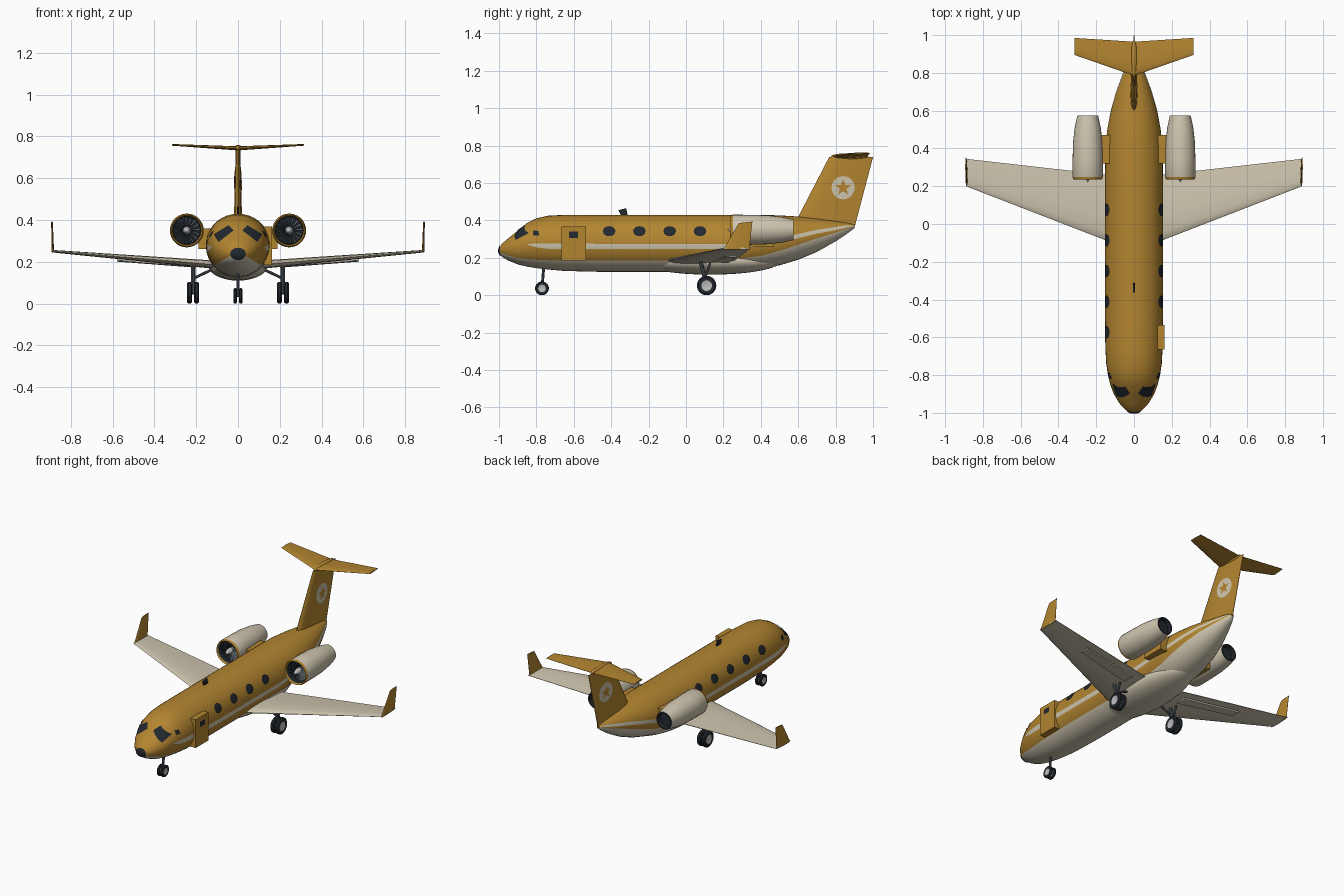
import bpy
import bmesh
from math import sin, cos, pi, asin, radians
from mathutils import Vector
from mathutils.bvhtree import BVHTree

if "Cube" in bpy.data.objects:
    bpy.data.objects.remove(bpy.data.objects["Cube"])


def material(name, r, g, b):
    mat = bpy.data.materials.new(name)
    mat.use_nodes = True
    mat.diffuse_color = (r, g, b, 1)
    mat.node_tree.nodes["Principled BSDF"].inputs["Base Color"].default_value = (r, g, b, 1)
    return mat


GOLD = material("gold_paint", .45, .235, .03)
CREAM = material("cream_paint", .62, .56, .43)
DARK = material("dark_glass_and_rubber", .016, .021, .028)
STEEL = material("grey_steel", .09, .11, .13)
HUB = material("pale_metal", .5, .5, .5)


def make(name, verts, faces, mats, face_mats=None, facing=None, angle=35):
    """Mesh object with tidy normals; facing orients open plates."""
    mesh = bpy.data.meshes.new(name)
    mesh.from_pydata([tuple(v) for v in verts], [], faces)
    for mat in mats:
        mesh.materials.append(mat)
    bm = bmesh.new()
    bm.from_mesh(mesh)
    bm.faces.ensure_lookup_table()
    for face in bm.faces:
        face.smooth = True
        if face_mats:
            face.material_index = face_mats[face.index]
    bmesh.ops.remove_doubles(bm, verts=bm.verts, dist=1e-5)
    if facing is None:
        bmesh.ops.recalc_face_normals(bm, faces=bm.faces)
    else:
        for face in bm.faces:
            face.normal_update()
            if face.normal.dot(facing) < 0:
                face.normal_flip()
    bm.to_mesh(mesh)
    bm.free()
    mesh.set_sharp_from_angle(angle=radians(angle))
    obj = bpy.data.objects.new(name, mesh)
    bpy.context.collection.objects.link(obj)
    return obj


def loft(name, rings, mats, rule=None, caps=True, angle=35):
    """Skin closed rings; rule(ring, side) gives the material slot."""
    n = len(rings[0])
    verts = [v for ring in rings for v in ring]
    faces, slots = [], []
    for i in range(len(rings) - 1):
        for j in range(n):
            k = (j + 1) % n
            faces.append((i * n + j, i * n + k, (i + 1) * n + k, (i + 1) * n + j))
            slots.append(rule(i, j) if rule else 0)
    if caps:
        faces += [tuple(range(n)), tuple(range(len(verts) - n, len(verts)))]
        slots += [0, 0]
    return make(name, verts, faces, mats, slots, angle=angle)


def lathe(name, profile, centre, axis, mats, slots=None, n=28):
    """Turn (distance along axis, radius) points round the axis."""
    rings = []
    for t, r in profile:
        ring = []
        for j in range(n):
            a = 2 * pi * j / n
            p = Vector((r * cos(a), t, r * sin(a)))
            if axis == "x":
                p = p.yxz
            ring.append(p + Vector(centre))
        rings.append(ring)
    return loft(name, rings, mats, (lambda i, j: slots[i]) if slots else None, caps=False)


def foil(lead, trail, thick):
    """Aerofoil ring between leading and trailing edge points."""
    lead, trail, thick = Vector(lead), Vector(trail), Vector(thick)
    half = [(.03, .4), (.12, .8), (.35, 1), (.7, .6)]
    shape = [(0, 0)] + half + [(1, .1), (1, -.1)] + [(t, -h) for t, h in reversed(half)]
    return [lead.lerp(trail, t) + thick * h for t, h in shape]


def box(name, low, high, mat):
    xs, ys, zs = zip(low, high)
    rings = [[(x, y, z) for y, z in ((ys[0], zs[0]), (ys[1], zs[0]), (ys[1], zs[1]), (ys[0], zs[1]))] for x in xs]
    return loft(name, rings, [mat])


def rod(name, a, b, r, mat=STEEL, n=10):
    a, b = Vector(a), Vector(b)
    turn = (b - a).to_track_quat("Z", "Y")
    circle = [turn @ Vector((r * cos(2 * pi * j / n), r * sin(2 * pi * j / n), 0)) for j in range(n)]
    return loft(name, [[a + c for c in circle], [b + c for c in circle]], [mat])


def decal(name, target, outline, out, mat, lift=.004):
    """Thin plate whose flat outline is projected onto a part from direction out."""
    out = Vector(out)
    tree = BVHTree.FromPolygons([v.co for v in target.data.vertices],
                                [p.vertices for p in target.data.polygons])
    pts = [Vector(p) for p in outline]
    rim = [p.lerp(pts[(i + 1) % len(pts)], k / 3) for i, p in enumerate(pts) for k in range(3)]
    mid = sum(rim, Vector((0, 0))) / len(rim)
    flat = [mid] + [mid.lerp(p, s / 3) for s in (1, 2, 3) for p in rim]
    verts = []
    for u, v in flat:
        start = Vector((out.x * 2, u, v)) if out.x else Vector((u, out.y * 2, v))
        hit, normal = tree.ray_cast(start, -out)[:2]
        if hit is None:
            hit, normal = tree.find_nearest(start - out * 1.05)[:2]
        verts.append(hit + (normal if normal.dot(out) > 0 else -normal) * lift)
    n = len(rim)
    faces = [(0, 1 + j, 1 + (j + 1) % n) for j in range(n)]
    for s in (0, n):
        faces += [(1 + s + j, 1 + s + (j + 1) % n, 1 + s + n + (j + 1) % n, 1 + s + n + j) for j in range(n)]
    return make(name, verts, faces, [mat], facing=out)


def oval(u, v, ru, rv, n=12):
    return [(u + ru * cos(2 * pi * j / n), v + rv * sin(2 * pi * j / n)) for j in range(n)]


# Fuselage: y, top, bottom, half width, belly line, stripe bottom, stripe top
stations = [
    (-1, .25, .225, .018, .23, .24, .24), (-.985, .275, .207, .045, .225, .245, .245),
    (-.95, .305, .185, .078, .212, .255, .255), (-.9, .345, .165, .108, .2, .265, .265),
    (-.85, .387, .153, .126, .193, .272, .272), (-.8, .411, .145, .138, .19, .256, .278),
    (-.74, .425, .138, .147, .187, .248, .278), (-.65, .43, .13, .152, .185, .247, .277),
    (-.45, .43, .125, .154, .185, .247, .275), (.2, .43, .125, .154, .185, .247, .273),
    (.4, .43, .142, .152, .21, .262, .286), (.5, .427, .16, .142, .238, .282, .305),
    (.6, .421, .19, .123, .27, .305, .328), (.7, .411, .232, .095, .305, .33, .35),
    (.8, .397, .288, .058, .335, .348, .365), (.86, .387, .328, .033, .355, .362, .374),
    (.9, .378, .358, .01, .366, .368, .372)]
steps = (6, 2, 1, 9)
hull_rings = []
for y, top, bottom, w, *lines in stations:
    cz, rz = (top + bottom) / 2, (top - bottom) / 2
    marks = [-pi / 2] + [asin((z - cz) / rz) for z in lines] + [pi / 2]
    angles = [a + (b - a) * k / n for a, b, n in zip(marks, marks[1:], steps) for k in range(n)] + [pi / 2]
    side = [Vector((w * cos(a), y, cz + rz * sin(a))) for a in angles]
    hull_rings.append(side + [Vector((-p.x, p.y, p.z)) for p in side[-2:0:-1]])
count = sum(steps)


def hull_colour(i, j):
    j = min(j, 2 * count - 1 - j)
    return 1 if j < steps[0] or j == steps[0] + steps[1] else 0


fuselage = loft("fuselage", hull_rings, [GOLD, CREAM], hull_colour, angle=60)

# Belly fairing
fairing = [(.13 + .38 * -cos(pi * k / 16), .073 * sin(pi * k / 16)) for k in range(17)]
belly = lathe("belly_fairing", fairing, (0, 0, 0), "y", [CREAM])
belly.scale.x, belly.location.z = 1.95, .183

# Nose cone and cockpit glass
decal("nose_cap", fuselage, oval(0, .238, .036, .028), (0, -1, 0), DARK)
for s in (1, -1):
    decal("windshield", fuselage, [(s * .112, .33), (s * .09, .293), (s * .02, .348), (s * .045, .372)],
          (0, -1, 0), DARK)
    decal("cockpit_side_window", fuselage, [(-.818, .318), (-.785, .318), (-.788, .342), (-.815, .345)],
          (s, 0, 0), DARK)
    for k in range(5):
        if s < 0 or k < 4:
            decal("cabin_window", fuselage, oval(.075 - .162 * k, .34, .034, .026), (s, 0, 0), DARK, .006)

# Door and aerial
door = box("cabin_door", (.125, -.665, .185), (.162, -.535, .368), GOLD)
decal("door_window", door, [(-.625, .307), (-.577, .307), (-.577, .34), (-.625, .34)], (1, 0, 0), DARK)
loft("aerial", [[(x, -.345, .42), (x, -.31, .42), (x, -.32, .465), (x, -.362, .455)] for x in (-.004, .004)], [DARK])

# Fin with roundel, and the bullet fairing on top
fin = loft("tail_fin", [foil((0, .59, .4), (0, .9, .358), (.02, 0, 0)),
                        foil((0, .765, .738), (0, 1, .738), (.011, 0, 0))], [GOLD])
star = [((.046 if k % 2 == 0 else .019) * sin(pi * k / 5), (.046 if k % 2 == 0 else .019) * cos(pi * k / 5))
        for k in range(10)]
for s in (1, -1):
    decal("fin_roundel", fin, oval(.84, .575, .062, .062, 20), (s, 0, 0), CREAM, .003)
    decal("fin_star", fin, [(.84 + u, .575 + v) for u, v in star], (s, 0, 0), GOLD, .006)
bullet = [(.875 - .1 * cos(pi * k / 10), .017 * sin(pi * k / 10)) for k in range(11)]
lathe("tail_bullet", bullet, (0, 0, .743), "y", [GOLD], n=14)

for s in (1, -1):
    # Wing, winglet, flap panel and tailplane
    loft("wing", [foil((s * .05, -.125, .182), (s * .05, .25, .18), (0, 0, .021)),
                  foil((s * .89, .2, .251), (s * .89, .345, .251), (0, 0, .006))], [CREAM])
    loft("winglet", [foil((s * .886, .2, .246), (s * .886, .338, .246), (.006, 0, 0)),
                     foil((s * .89, .283, .386), (s * .89, .355, .394), (.004, 0, 0))], [GOLD])
    loft("flap_panel", [[(s * x, y0, z), (s * x, y1, z - .004), (s * x, y1, z + .006), (s * x, y0, z + .006)]
                        for x, y0, y1, z in ((.2, .15, .225, .176), (.58, .21, .27, .205))], [CREAM])
    loft("tailplane", [foil((0, .785, .743), (0, .965, .743), (0, 0, .01)),
                       foil((s * .315, .895, .759), (s * .315, .985, .761), (0, 0, .004))], [GOLD])

    # Engine
    ex, ez = s * .245, .35
    lathe("engine_nacelle", [(.29, 0), (.29, .066), (.245, .068), (.235, .075), (.25, .081), (.35, .08),
                             (.44, .077), (.51, .069), (.575, .055), (.575, .047), (.55, .043), (.55, 0)],
          (ex, 0, ez), "y", [CREAM, DARK, GOLD], [1, 1, 2, 2, 0, 0, 0, 0, 1, 1, 1])
    lathe("engine_spinner", [(.22, 0), (.235, .01), (.26, .018), (.29, .02)], (ex, 0, ez), "y", [HUB], n=14)
    blades, faces = [], []
    for k in range(16):
        for r, da, y in ((.015, 0, .27), (.064, 0, .262), (.064, .2, .275), (.015, .2, .283)):
            a = 2 * pi * k / 16 + da
            blades.append((ex + r * cos(a), y, ez + r * sin(a)))
        faces.append(tuple(range(4 * k, 4 * k + 4)))
    make("fan_blades", blades, faces, [STEEL], facing=Vector((0, -1, 0)))
    box("engine_pylon", (min(s * .1, s * .19), .32, .262), (max(s * .1, s * .19), .47, .36), GOLD)

    # Main landing gear legs
    rod("main_gear_leg", (s * .215, .11, .053), (s * .215, .075, .19), .011)
    rod("main_gear_brace", (s * .215, .09, .12), (s * .12, .09, .165), .007)
    rod("main_gear_link", (s * .215, .105, .1), (s * .215, .13, .175), .006)
    rod("main_gear_axle", (s * .19, .11, .053), (s * .24, .11, .053), .009)


def wheel(name, x, y, r, half):
    """Rounded tyre with a pale hub on both faces."""
    profile = [(-half * .8, 0), (-half * .8, r * .55), (-half, r * .62), (-half, r * .85), (-half * .5, r),
               (half * .5, r), (half, r * .85), (half, r * .62), (half * .8, r * .55), (half * .8, 0)]
    lathe(name, profile, (x, y, r), "x", [DARK, HUB], [1, 0, 0, 0, 0, 0, 0, 0, 1], n=24)


# Wheels and nose gear
for s in (1, -1):
    for x in (.198, .232):
        wheel("main_wheel", s * x, .11, .052, .012)
    wheel("nose_wheel", s * .0135, -.77, .037, .008)
rod("nose_gear_leg", (0, -.77, .037), (0, -.76, .16), .008)
rod("nose_gear_axle", (-.018, -.77, .037), (.018, -.77, .037), .006)
